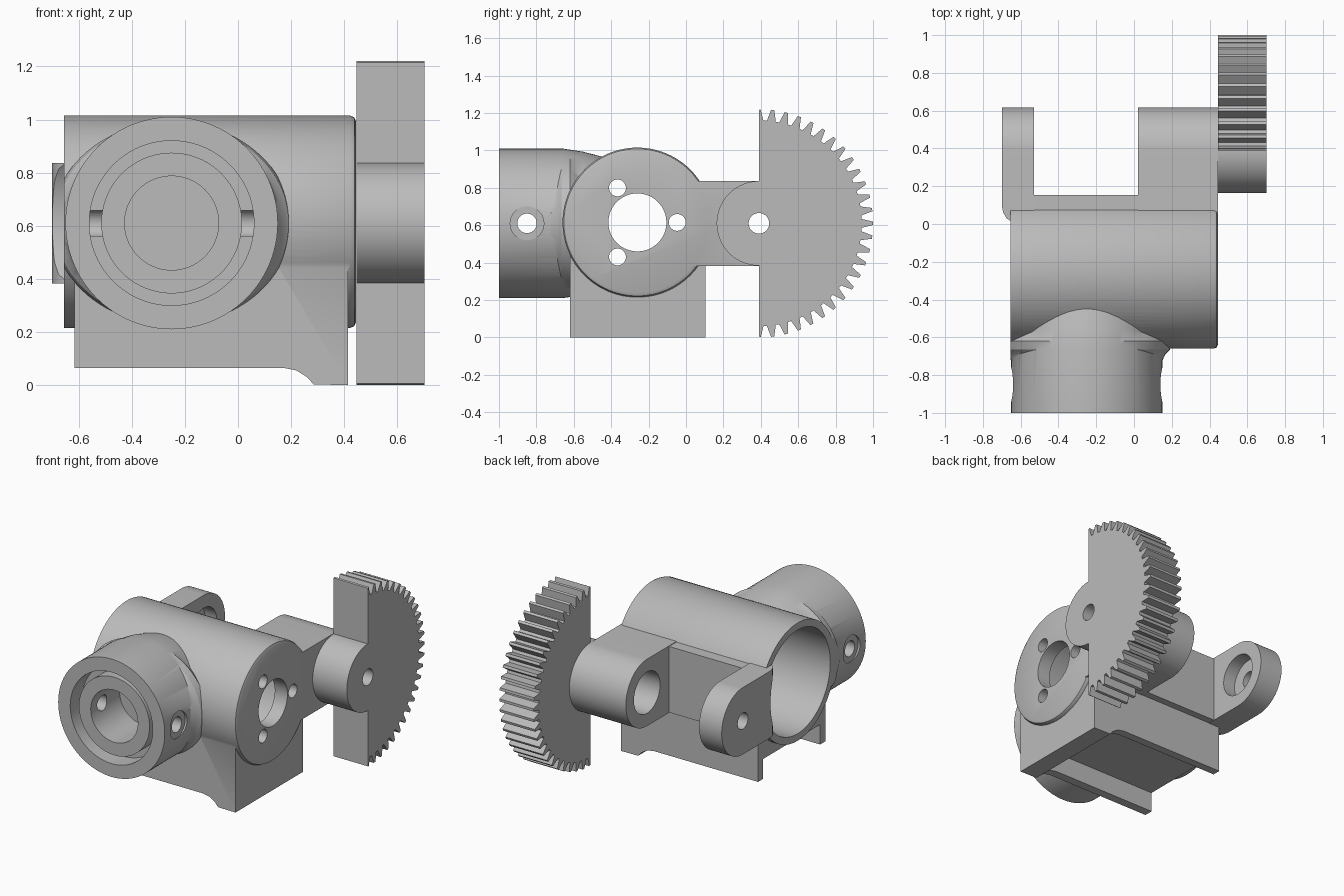
import bpy, bmesh, math
from math import sin, cos, pi

cube = bpy.data.objects.get("Cube")
if cube:
    bpy.data.objects.remove(cube, do_unlink=True)

metal = bpy.data.materials.new("light grey metal")
metal.use_nodes = True
GREY = (0.5, 0.5, 0.5, 1)
metal.diffuse_color = GREY
metal.node_tree.nodes["Principled BSDF"].inputs["Base Color"].default_value = GREY

# Main axes: barrel (y, z), socket (x, z), pivot (y, z)
BARREL = (-0.26, 0.615)
SOCKET = (-0.25, 0.61)
PIVOT = (0.39, 0.61)


def place(axis, t, u, v):
    """Point at distance t along an axis, u and v across it."""
    return {"X": (t, u, v), "Y": (u, t, v), "Z": (u, v, t)}[axis]


def loft(name, axis, rings):
    """Solid through rings of equal length, each (t, [(u, v), ...])."""
    bm = bmesh.new()
    loops = [[bm.verts.new(place(axis, t, u, v)) for u, v in pts] for t, pts in rings]
    n = len(loops[0])
    for a, b in zip(loops, loops[1:]):
        for i in range(n):
            j = (i + 1) % n
            bm.faces.new((a[i], a[j], b[j], b[i]))
    bm.faces.new(loops[0])
    bm.faces.new(loops[-1])
    bmesh.ops.recalc_face_normals(bm, faces=bm.faces)
    mesh = bpy.data.meshes.new(name)
    bm.to_mesh(mesh)
    bm.free()
    mesh.materials.append(metal)
    obj = bpy.data.objects.new(name, mesh)
    bpy.context.collection.objects.link(obj)
    return obj


def prism(name, axis, a, b, pts):
    return loft(name, axis, [(a, pts), (b, pts)])


def box(name, x, y, z):
    return prism(name, "Z", z[0], z[1], [(x[0], y[0]), (x[1], y[0]), (x[1], y[1]), (x[0], y[1])])


def lathe(name, axis, centre, profile, squash=1, n=96):
    """Turned solid from (t, radius) pairs."""
    return loft(name, axis, [(t, [(centre[0] + r * cos(2 * pi * i / n),
                                   centre[1] + squash * r * sin(2 * pi * i / n))
                                  for i in range(n)]) for t, r in profile])


def rod(axis, centre, r, a, b, n=96):
    return lathe("rod", axis, centre, [(a, r), (b, r)], n=n)


def combine(target, other, operation):
    mod = target.modifiers.new("join", "BOOLEAN")
    mod.operation = operation
    mod.solver = "EXACT"
    mod.object = other
    bpy.context.view_layer.objects.active = target
    bpy.ops.object.modifier_apply(modifier=mod.name)
    bpy.data.objects.remove(other, do_unlink=True)


def add(target, *others):
    for other in others:
        combine(target, other, "UNION")


def cut(target, *others):
    for other in others:
        combine(target, other, "DIFFERENCE")


def lug(name, a, b, start, r=0.227):
    """Arm with a round end about the pivot."""
    arc = [(PIVOT[0] + r * cos(t), PIVOT[1] + r * sin(t))
           for t in [-pi / 2 + pi * i / 40 for i in range(41)]]
    return prism(name, "X", a, b, [(start, PIVOT[1] - r)] + arc + [(start, PIVOT[1] + r)])


# Barrel with a rounded closed end
housing = lathe("housing", "X", BARREL, [(-0.655, 0.4), (0.422, 0.4), (0.438, 0.393), (0.445, 0.377)])

# Front socket, with a flare where it meets the barrel
add(housing,
    lathe("socket", "Y", SOCKET, [(-1, 0.4), (-0.66, 0.4), (-0.55, 0.383), (-0.45, 0.357), (-0.3, 0.3)]),
    lathe("flare", "Y", SOCKET, [(-0.75, 0.38), (-0.72, 0.402), (-0.69, 0.415), (-0.665, 0.44),
                                 (-0.62, 0.45), (-0.4, 0.3)], squash=0.85))
cut(housing, box("trim", (-0.9, -0.655), (-1.2, 0.3), (0, 1.3)))

# Base block, hollow underneath, with a foot along one end
base = prism("base", "Y", -0.62, 0.105,
             [(-0.615, 0.065), (0.17, 0.065), (0.22, 0.055), (0.26, 0.03), (0.285, 0.002),
              (0.415, 0), (0.415, 0.6), (-0.615, 0.6)])
cut(base, box("recess", (-0.8, 0.24), (-0.56, 0.05), (-0.1, 0.2)))
add(housing, base)

# Rear web and the two pivot arms
left_arm = lug("left_arm", 0.02, 0.444, -0.2)
right_arm = lug("right_arm", -0.7, -0.53, -0.03)
cut(right_arm, prism("corner", "Z", 0, 1.2,
                     [(-0.8, -0.1), (-0.8, 0.1), (-0.701, 0.1), (-0.692, 0.06),
                      (-0.675, 0.03), (-0.645, 0.012), (-0.645, -0.1)]))
add(housing, box("web", (-0.6, 0.1), (-0.2, 0.153), (0.385, 0.833)), left_arm, right_arm)

# Barrel bore, end hole and three screw holes
cut(housing, rod("X", BARREL, 0.352, -0.9, 0.35), rod("X", BARREL, 0.155, 0.2, 0.6))
for k in range(3):
    angle = 2 * pi * k / 3
    spot = (BARREL[0] + 0.213 * cos(angle), BARREL[1] + 0.213 * sin(angle))
    cut(housing, rod("X", spot, 0.045, 0.2, 0.6, 40))

# Socket groove, recessed inner ring and blind bore
groove = rod("Y", SOCKET, 0.31, -1.1, -0.87)
cut(groove, rod("Y", SOCKET, 0.265, -0.97, -0.8))
cut(housing, groove, rod("Y", SOCKET, 0.177, -1.1, -0.66))

# Cross hole through the socket with spot faces on both sides
cross = (-0.85, 0.61)
cut(housing, rod("X", cross, 0.052, -0.9, 0.3, 40))
for side in (-1, 1):
    ends = sorted((SOCKET[0] + side * 0.385, SOCKET[0] + side * 0.5))
    cut(housing, rod("X", cross, 0.09, *ends, 48))

# Pivot hole and the counterbores on the inner arm faces
cut(housing, rod("X", PIVOT, 0.14, 0, 0.3), rod("X", PIVOT, 0.14, -0.62, -0.5),
    rod("X", PIVOT, 0.055, -0.9, 0.6, 40))

# Half gear with its hub
TEETH = 26
step = pi / TEETH
outline = [(PIVOT[0], PIVOT[1] - 0.605)]
for k in range(TEETH + 1):
    for shift, radius in ((-0.36, 0.55), (-0.12, 0.61), (0.12, 0.61), (0.36, 0.55)):
        angle = -pi / 2 + (k + shift) * step
        if abs(angle) < pi / 2:
            outline.append((PIVOT[0] + radius * cos(angle), PIVOT[1] + radius * sin(angle)))
outline.append((PIVOT[0], PIVOT[1] + 0.605))
gear = prism("sector_gear", "X", 0.446, 0.702, outline)
add(gear, rod("X", PIVOT, 0.226, 0.446, 0.702))
cut(gear, rod("X", PIVOT, 0.055, 0.3, 0.9, 40))

# Smooth round surfaces, keep edges sharp
for obj in (housing, gear):
    bpy.ops.object.select_all(action="DESELECT")
    obj.select_set(True)
    bpy.context.view_layer.objects.active = obj
    bpy.ops.object.shade_smooth_by_angle(angle=math.radians(30))
